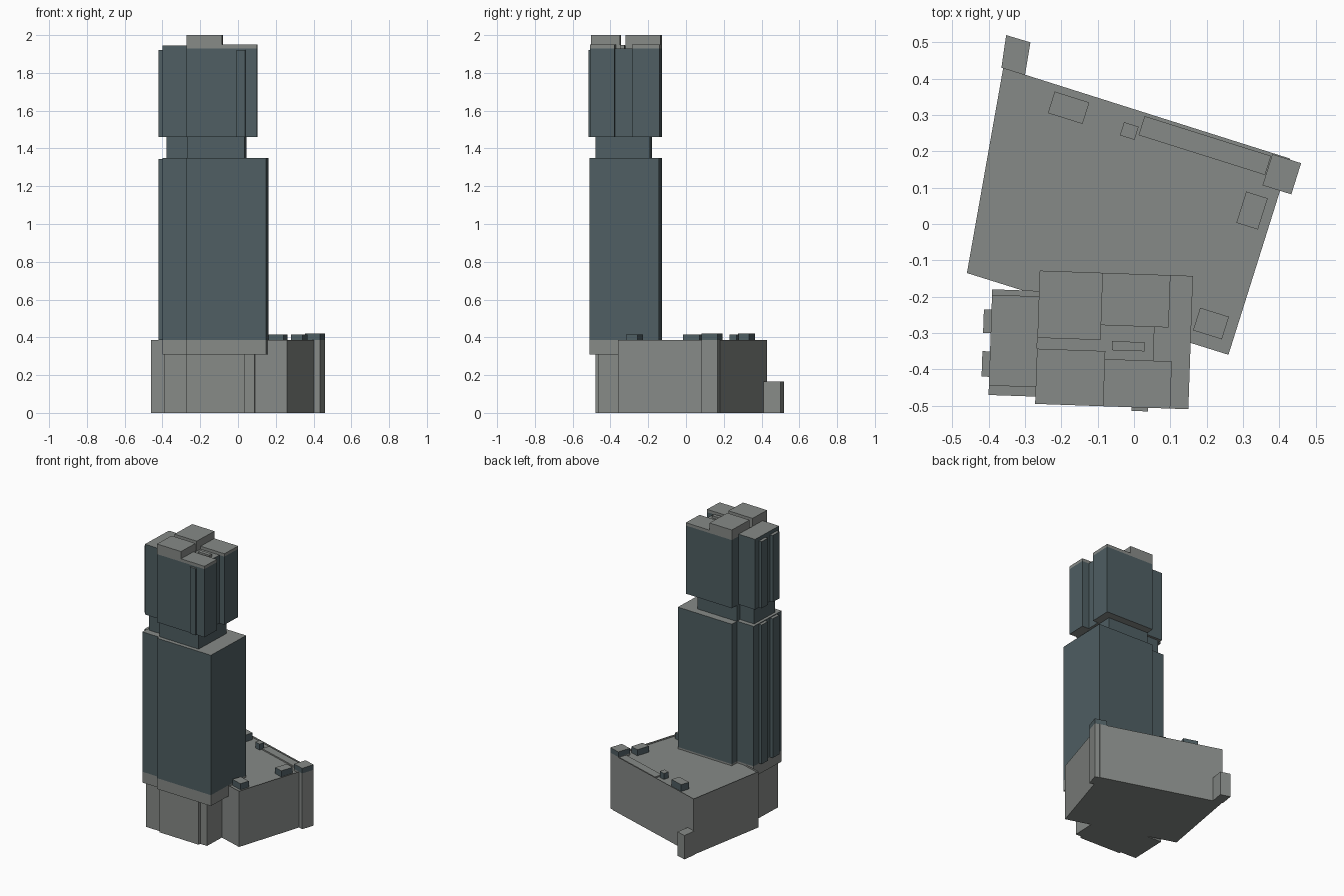
import bpy, bmesh, math
from mathutils import Matrix, Vector

cube = bpy.data.objects.get("Cube")
if cube:
    bpy.data.objects.remove(cube)


def material(name, rgb):
    m = bpy.data.materials.new(name)
    m.use_nodes = True
    m.diffuse_color = (*rgb, 1)
    m.node_tree.nodes["Principled BSDF"].inputs["Base Color"].default_value = (*rgb, 1)
    return m


MATS = [material("concrete_grey", (0.24, 0.255, 0.243)),
        material("slate_glass", (0.078, 0.113, 0.124))]
GREY, GLASS = 0, 1


def prism(name, outline, levels, walls, rim=0, drop=0):
    """Extrude a counter-clockwise outline; each storey has its own wall colour."""
    bm = bmesh.new()
    rings = [[bm.verts.new((x, y, z)) for x, y in outline] for z in levels]
    n = len(outline)
    bm.faces.new(rings[0][::-1])
    for low, high, colour in zip(rings, rings[1:], walls):
        for i in range(n):
            j = (i + 1) % n
            bm.faces.new((low[i], low[j], high[j], high[i])).material_index = colour
    top = bm.faces.new(rings[-1])
    if rim:
        bmesh.ops.inset_individual(bm, faces=[top], thickness=rim)
        inner = bmesh.ops.extrude_discrete_faces(bm, faces=[top])["faces"][0]
        bmesh.ops.translate(bm, verts=inner.verts, vec=(0, 0, -drop))
    mesh = bpy.data.meshes.new(name)
    bm.to_mesh(mesh)
    bm.free()
    for m in MATS:
        mesh.materials.append(m)
    obj = bpy.data.objects.new(name, mesh)
    bpy.context.collection.objects.link(obj)
    return obj


def block(name, x, y, levels, walls, angle, pivot):
    """Box given by x and y ranges in a frame turned about a pivot."""
    turn = Matrix.Rotation(math.radians(angle), 2)
    corners = [(x[0], y[0]), (x[1], y[0]), (x[1], y[1]), (x[0], y[1])]
    return prism(name, [turn @ Vector(c) + Vector(pivot) for c in corners], levels, walls)


def tower(name, x, y, levels, walls=(GLASS,)):
    return block(name, x, y, levels, walls, -2, (-0.13, -0.32))


def roof_box(name, centre, w, d, levels, walls=(GLASS,)):
    return block(name, (-w / 2, w / 2), (-d / 2, d / 2), levels, walls, -17.5, centre)


# Podium with sunken roof, rear annex and corner shaft
prism("podium", [(-0.46, -0.135), (0.26, -0.36), (0.43, 0.18), (-0.36, 0.43)],
      (0, 0.385), (GREY,), rim=0.012, drop=0.012)
prism("rear_annex", [(-0.365, 0.43), (-0.30, 0.41), (-0.285, 0.50), (-0.352, 0.52)],
      (0, 0.165), (GREY,))
roof_box("corner_shaft", (0.407, 0.137), 0.083, 0.09, (0, 0.385, 0.42), (GREY, GLASS))

# Roof equipment on the podium
roof_box("roof_unit_back", (-0.18, 0.32), 0.10, 0.062, (0.37, 0.42))
roof_box("roof_unit_small", (-0.013, 0.256), 0.042, 0.038, (0.37, 0.415))
roof_box("roof_unit_side", (0.325, 0.037), 0.062, 0.09, (0.37, 0.415))
roof_box("roof_unit_front", (0.212, -0.274), 0.083, 0.065, (0.37, 0.415))
roof_box("roof_walkway", (0.195, 0.216), 0.365, 0.055, (0.37, 0.382), (GREY,))

# Recessed street base under the tower
tower("base_main", (-0.138, 0.17), (-0.152, 0.15), (0, 0.31), (GREY,))
tower("base_left", (-0.255, -0.138), (-0.138, 0.12), (0, 0.31), (GREY,))
tower("base_right", (0.17, 0.222), (-0.135, 0.15), (0, 0.31), (GREY,))

# Main shaft with a concrete band at its foot
shaft = (0.31, 0.385, 1.35)
tower("shaft_main", (-0.136, 0.286), (-0.18, 0.187), shaft, (GREY, GLASS))
tower("shaft_left", (-0.265, -0.136), (-0.16, 0.131), shaft, (GREY, GLASS))

# Narrow neck
tower("neck_main", (-0.136, 0.17), (-0.153, 0.135), (1.35, 1.46))
tower("neck_left", (-0.245, -0.136), (-0.115, 0.10), (1.35, 1.46))

# Upper shaft: front and back wings around a recessed core
upper = (1.46, 1.93, 1.95)
tower("upper_front", (-0.136, 0.236), (-0.18, -0.05), upper, (GLASS, GREY))
tower("upper_back", (-0.136, 0.224), (0.043, 0.187), upper, (GLASS, GREY))
tower("upper_core", (-0.136, 0.185), (-0.05, 0.043), (1.46, 1.93))
tower("upper_left", (-0.265, -0.136), (-0.134, 0.116), (1.46, 1.945))
tower("core_vent", (0.07, 0.16), (-0.025, 0.0), (1.93, 1.947), (GREY,))
tower("upper_front_fin", (0.13, 0.175), (-0.19, -0.18), (1.46, 1.92))

# Vertical fins on the left wall, repeated on both shafts
for part, z in (("shaft", (0.385, 1.345)), ("upper", (1.46, 1.92))):
    for side, y in (("back", (0.01, 0.075)), ("front", (-0.11, -0.04))):
        tower(f"{part}_fin_{side}", (-0.286, -0.265), y, z)

# Rooftop penthouses
tower("penthouse_front", (-0.136, 0.052), (-0.18, -0.028), (1.93, 2.0), (GREY,))
tower("penthouse_back", (-0.136, 0.038), (0.002, 0.187), (1.93, 2.0), (GREY,))
